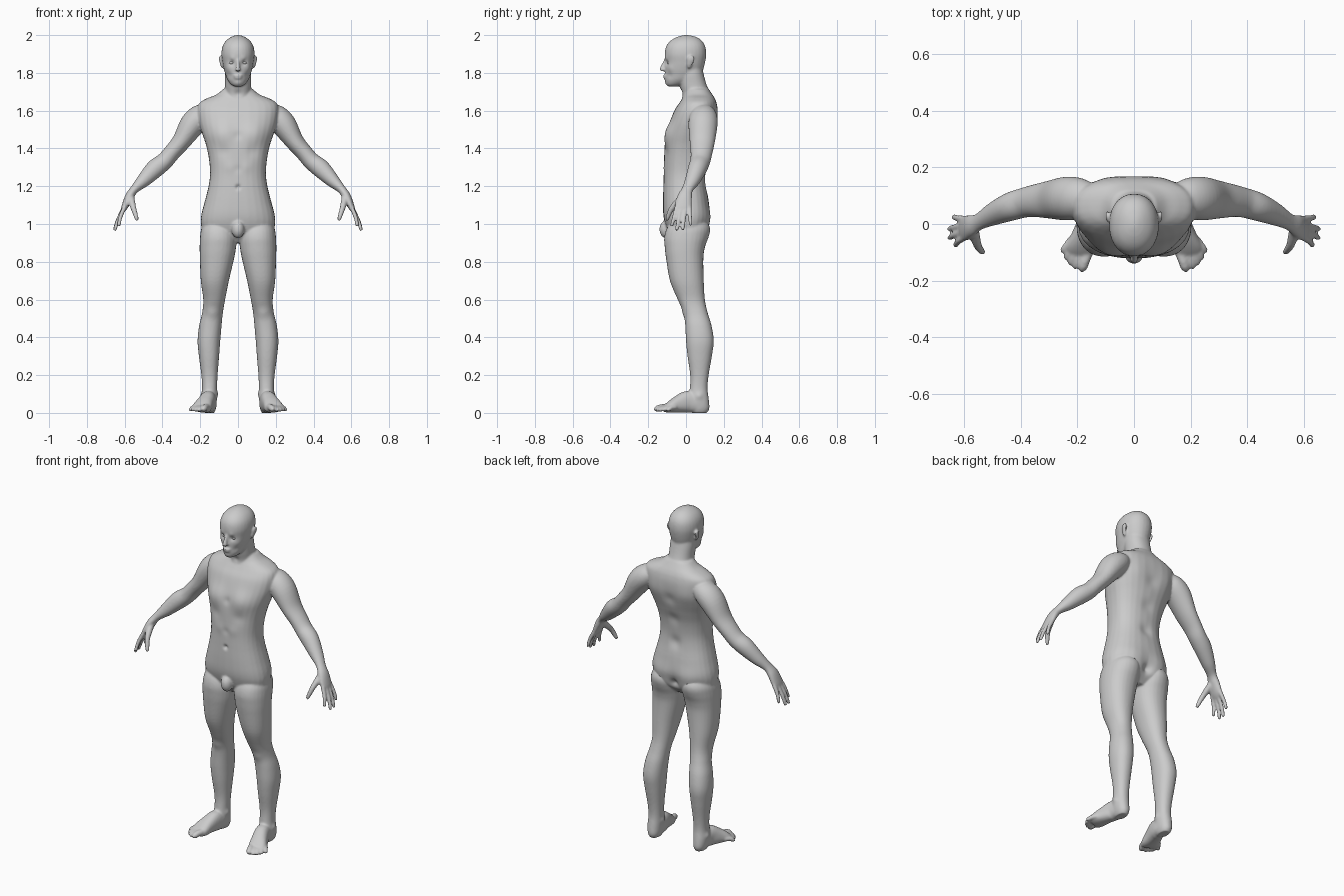
import bpy, bmesh, math
from mathutils import Vector, Matrix

raw = bmesh.new()
N = 28


def spline(rows, steps=5):
    """Catmull-Rom interpolation of parameter rows."""
    out = []
    for i in range(len(rows) - 1):
        a, b, c, d = rows[max(i - 1, 0)], rows[i], rows[i + 1], rows[min(i + 2, len(rows) - 1)]
        for k in range(steps):
            t = k / steps
            out.append([0.5 * (2 * q + (r - p) * t + (2 * p - 5 * q + 4 * r - s) * t * t
                               + (3 * q - p - 3 * r + s) * t ** 3) for p, q, r, s in zip(a, b, c, d)])
    return out + [list(rows[-1])]


def skin(rings):
    loops = [[raw.verts.new(p) for p in ring] for ring in rings]
    for a, b in zip(loops, loops[1:]):
        for i in range(N):
            raw.faces.new((a[i], a[(i + 1) % N], b[(i + 1) % N], b[i]))
    raw.faces.new(loops[0][::-1])
    raw.faces.new(loops[-1])


def unit_ring(e):
    f = lambda v: math.copysign(abs(v) ** (2 / e), v)
    return [(f(math.cos(2 * math.pi * i / N)), f(math.sin(2 * math.pi * i / N))) for i in range(N)]


def slabs(rows, e=2.2, s=1):
    """Loft of level sections: z, x0, x1, y0, y1."""
    ring = unit_ring(e)
    skin([[(s * ((x0 + x1) / 2 + u * (x1 - x0) / 2), (y0 + y1) / 2 + v * (y1 - y0) / 2, z)
           for u, v in ring] for z, x0, x1, y0, y1 in spline(rows)])


def tube(rows, ref, s=1, e=2.0):
    """Loft along a path: x, y, z, radius along ref, radius across."""
    rows = spline(rows)
    pts = [Vector(r[:3]) for r in rows]
    ring, out = unit_ring(e), []
    for i, r in enumerate(rows):
        t = (pts[min(i + 1, len(pts) - 1)] - pts[max(i - 1, 0)]).normalized()
        a = (Vector(ref) - t * t.dot(Vector(ref))).normalized()
        b = t.cross(a)
        loop = [pts[i] + a * u * r[3] + b * v * r[4] for u, v in ring]
        out.append([(s * p.x, p.y, p.z) for p in loop])
    skin(out)


def blob(bm, c, r):
    bmesh.ops.create_uvsphere(bm, u_segments=24, v_segments=16, radius=1,
                              matrix=Matrix.Translation(c) @ Matrix.Diagonal((*r, 1)))


def digit(a, b, r0, r1, s, ref, bend=(0, 0, 0)):
    """Finger or toe with a rounded tip."""
    a, b = Vector(a), Vector(b)
    m = (a + b) / 2 + Vector(bend)
    q = b - (b - m).normalized() * r1
    tube([(*a, r0, r0), (*m, (r0 + r1) / 2, (r0 + r1) / 2), (*q, r1, r1), (*b, r1 * .3, r1 * .3)], ref, s)


def sym(rows):
    return [(z, -w, w, a, b) for z, w, a, b in rows]


# torso
slabs(sym([(.90, .09, -.05, .06), (.95, .18, -.09, .10), (1.0, .196, -.11, .113), (1.05, .194, -.12, .125),
           (1.12, .176, -.122, .12), (1.2, .156, -.12, .108), (1.27, .148, -.118, .105), (1.35, .155, -.116, .115),
           (1.42, .17, -.112, .135), (1.48, .19, -.103, .153), (1.54, .208, -.085, .165), (1.60, .215, -.062, .168),
           (1.64, .205, -.036, .162), (1.665, .165, -.02, .152), (1.685, .115, -.01, .14), (1.715, .078, .0, .12)]), 2.4)
# neck
slabs(sym([(1.60, .07, -.03, .14), (1.68, .07, -.022, .13), (1.74, .069, -.035, .108), (1.80, .07, -.04, .092),
           (1.86, .06, -.03, .08)]))
# head
slabs(sym([(1.727, .015, -.092, -.055), (1.738, .036, -.104, -.01), (1.762, .055, -.11, .045), (1.79, .066, -.11, .08),
           (1.82, .075, -.111, .092), (1.86, .083, -.11, .102), (1.90, .088, -.113, .107), (1.94, .082, -.105, .102),
           (1.97, .064, -.082, .084), (1.99, .037, -.048, .054), (2.0, .01, -.012, .016)]), 2.15)
# nose and lips
tube([(0, -.104, 1.875, .007, .008), (0, -.115, 1.85, .008, .011), (0, -.125, 1.822, .013, .014),
      (0, -.122, 1.81, .013, .008)], (1, 0, 0))
blob(raw, (0, -.125, 1.817), (.016, .014, .009))
blob(raw, (0, -.108, 1.786), (.025, .014, .006))
blob(raw, (0, -.107, 1.773), (.022, .014, .006))
# groin
blob(raw, (0, -.104, .972), (.034, .037, .048))

for s in (1, -1):
    # ear
    tube([(.08, .02, 1.825, .008, .006), (.087, .018, 1.84, .013, .006), (.094, .026, 1.868, .02, .006),
          (.095, .03, 1.885, .015, .005), (.095, .03, 1.892, .006, .003)], (0, 1, 0), s)
    # leg
    slabs([(1.03, .06, .16, -.06, .08), (.98, .02, .192, -.1, .112), (.93, .008, .201, -.115, .112),
           (.88, .01, .203, -.113, .1), (.82, .02, .202, -.106, .092), (.7, .048, .197, -.085, .094),
           (.6, .068, .184, -.044, .1), (.53, .08, .19, -.012, .115), (.46, .087, .206, -.004, .136),
           (.38, .094, .214, 0, .147), (.3, .1, .207, .008, .137), (.2, .108, .194, .022, .12),
           (.13, .111, .19, .02, .114), (.07, .112, .194, .01, .121), (.025, .116, .188, .02, .124),
           (.0, .125, .178, .03, .112)], 2.2, s)
    # foot and toes
    tube([(.148, .1, .03, .025, .026), (.151, .06, .046, .038, .046), (.158, .01, .058, .041, .058),
          (.174, -.04, .046, .045, .046), (.19, -.085, .03, .051, .03), (.2, -.112, .02, .044, .016)],
         (1, 0, 0), s, 2.4)
    for i, (bx, by, tx, ty) in enumerate([(.16, -.09, .187, -.17), (.185, -.09, .211, -.16), (.2, -.082, .228, -.146),
                                          (.213, -.07, .243, -.127), (.222, -.055, .257, -.102)]):
        r = .016 if i == 0 else .0115
        digit((bx, by, .03), (tx, ty, r), r * 1.2, r, s, (1, 0, 0), (0, 0, .006))
    # arm
    tube([(.14, .09, 1.60, .045, .035), (.19, .092, 1.575, .07, .062), (.24, .09, 1.528, .077, .067),
          (.3, .086, 1.437, .067, .05), (.35, .082, 1.378, .058, .045), (.39, .075, 1.332, .053, .046),
          (.44, .06, 1.292, .05, .049), (.5, .034, 1.231, .04, .037), (.548, .008, 1.184, .03, .023),
          (.575, -.006, 1.145, .039, .023), (.598, -.015, 1.095, .045, .018), (.61, -.017, 1.07, .036, .012)],
         (0, 1, 0), s)
    # fingers and thumb
    for by, tx, ty, tz in [(-.048, .632, -.077, .985), (-.026, .654, -.05, .963), (-.004, .655, -.018, .966),
                           (.018, .64, .025, .99)]:
        digit((.6, by, 1.09), (tx, ty, tz), .0125, .0095, s, (0, 1, 0), (.006, 0, 0))
    digit((.568, -.02, 1.14), (.533, -.104, 1.018), .02, .0105, s, (0, 1, 0), (.003, -.012, .005))

# merge everything into one continuous skin
bmesh.ops.recalc_face_normals(raw, faces=raw.faces)
mesh = bpy.data.meshes.new("rough_body")
raw.to_mesh(mesh)
rough = bpy.data.objects.new("rough_body", mesh)
bpy.context.collection.objects.link(rough)
mod = rough.modifiers.new("merge", 'REMESH')
mod.mode, mod.voxel_size = 'VOXEL', .0055
merged = bpy.data.meshes.new_from_object(rough.evaluated_get(bpy.context.evaluated_depsgraph_get()))
bpy.data.objects.remove(rough)
body = bmesh.new()
body.from_mesh(merged)
for _ in range(4):
    bmesh.ops.smooth_vert(body, verts=body.verts, factor=.5, use_axis_x=True, use_axis_y=True, use_axis_z=True)

# muscle and face relief: x, y, z, spread, height (mirrored)
RELIEF = [
    [(.085, -.1, 1.48, .06, .014), (0, -.11, 1.47, .022, -.005), (.08, -.12, 1.385, .035, -.006),
     (0, -.12, 1.195, .012, -.012), (.045, -.12, 1.3, .03, .003), (0, -.12, 1.29, .02, -.003),
     (0, -.015, 1.69, .02, -.008), (.1, .16, 1.54, .06, .006), (0, .11, 1.22, .035, -.01),
     (0, .14, 1.36, .035, -.009), (0, .16, 1.5, .035, -.006)],
    [(.085, .12, .99, .07, .016), (0, .12, .97, .025, -.022), (.135, -.01, .53, .03, .006),
     (.192, .07, .09, .018, .006), (.112, .06, .1, .018, .006), (.034, -.105, 1.853, .014, -.009),
     (.03, -.11, 1.877, .014, .003), (.055, -.085, 1.825, .02, .003), (.05, -.09, 1.785, .018, -.003),
     (0, -.106, 1.75, .014, .003)]]
for group in RELIEF:
    body.normal_update()
    shifts = []
    for v in body.verts:
        p, h = v.co, 0
        for x, y, z, r, a in group:
            dz = p.z - z
            if abs(dz) < 2.2 * r:
                d = (abs(p.x) - x) ** 2 + (p.y - y) ** 2 + dz * dz
                h += a * math.exp(-d / (r * r))
        if h:
            shifts.append((v, v.normal * h))
    for v, d in shifts:
        v.co += d
body.normal_update()


def add(name, bm):
    for f in bm.faces:
        f.smooth = True
    me = bpy.data.meshes.new(name)
    bm.to_mesh(me)
    bm.free()
    bpy.context.collection.objects.link(bpy.data.objects.new(name, me))


def part(name, x0, x1, z0, z1):
    """Cut one named part out of the skin."""
    bm = body.copy()
    for co, no in (((0, 0, z0), (0, 0, 1)), ((0, 0, z1), (0, 0, -1)), ((x0, 0, 0), (1, 0, 0)), ((x1, 0, 0), (-1, 0, 0))):
        bmesh.ops.bisect_plane(bm, geom=bm.verts[:] + bm.edges[:] + bm.faces[:], dist=1e-6,
                               plane_co=co, plane_no=no, clear_inner=True)
    add(name, bm)


part("head", -.22, .22, 1.715, 3)
part("chest", -.22, .22, 1.4, 1.715)
part("abdomen", -.22, .22, 1.05, 1.4)
part("pelvis", -.22, .22, .825, 1.05)
part("left_arm", .22, 2, .825, 3)
part("right_arm", -2, -.22, .825, 3)
part("thighs", -1, 1, .53, .825)
part("shins", -1, 1, .14, .53)
part("feet", -1, 1, -1, .14)

# eyes
eyes = bmesh.new()
for s in (1, -1):
    blob(eyes, (s * .034, -.088, 1.853), (.014, .011, .008))
add("eyes", eyes)
